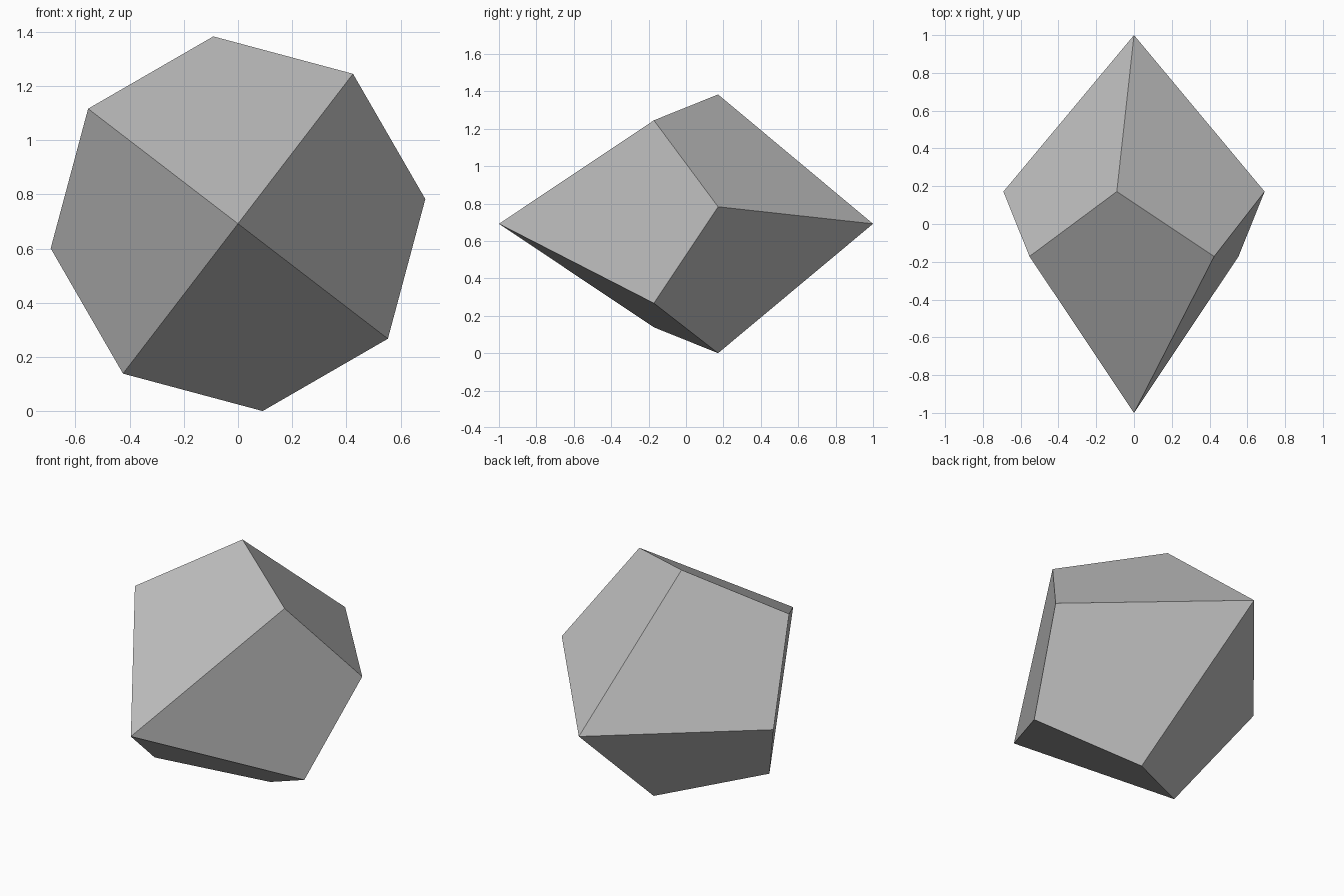
import bpy
import bmesh
from math import cos, sin, tan, pi, radians

if "Cube" in bpy.data.objects:
    bpy.data.objects.remove(bpy.data.objects["Cube"], do_unlink=True)

SIDES = 4                            # kite faces around each apex
RADIUS = 0.6975
TWIST = radians(7.5)
RING_Y = tan(pi / (2 * SIDES)) ** 2  # zigzag depth that keeps every kite flat
CENTRE_Z = RADIUS * cos(TWIST)

# Plain grey material
grey = bpy.data.materials.new("plain_grey")
grey.use_nodes = True
colour = (0.52, 0.52, 0.52, 1)
grey.diffuse_color = colour
grey.node_tree.nodes["Principled BSDF"].inputs["Base Color"].default_value = colour

# Trapezohedron: two apexes along y joined by a zigzag ring
bm = bmesh.new()
front = bm.verts.new((0, -1, CENTRE_Z))
back = bm.verts.new((0, 1, CENTRE_Z))
count = 2 * SIDES
ring = []
for i in range(count):
    angle = TWIST + i * pi / SIDES
    y = RING_Y if i % 2 == 0 else -RING_Y
    ring.append(bm.verts.new((RADIUS * cos(angle), y, CENTRE_Z + RADIUS * sin(angle))))

# Each kite spans three ring corners and the far apex
for i in range(count):
    apex = front if i % 2 == 0 else back
    bm.faces.new((apex, ring[i - 1], ring[i], ring[(i + 1) % count]))
bmesh.ops.recalc_face_normals(bm, faces=bm.faces)

mesh = bpy.data.meshes.new("ten_sided_die" if SIDES == 5 else "kite_faced_die")
bm.to_mesh(mesh)
bm.free()
mesh.materials.append(grey)
die = bpy.data.objects.new("kite_faced_die", mesh)
bpy.context.collection.objects.link(die)
